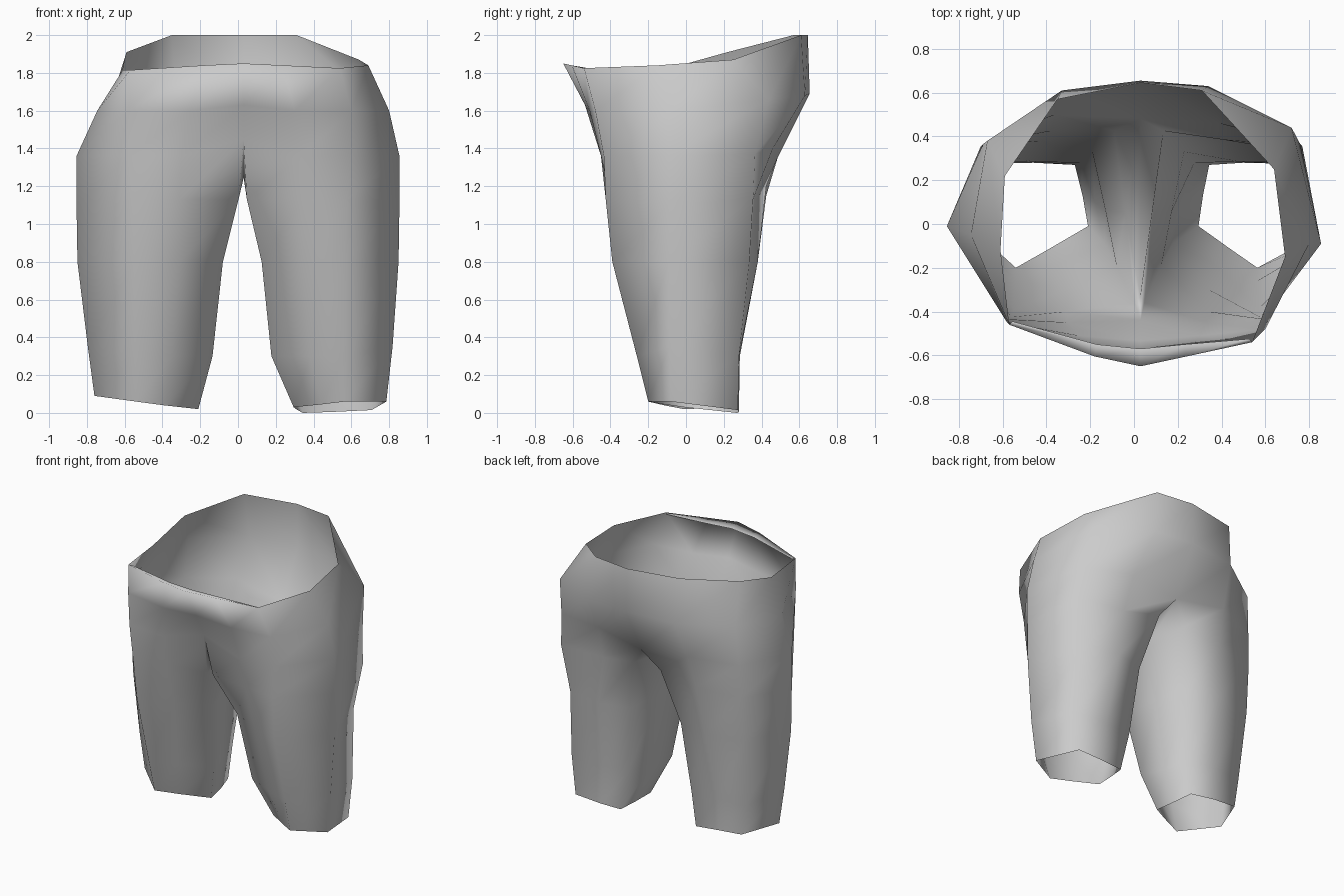
import bpy

cube = bpy.data.objects.get("Cube")
if cube:
    bpy.data.objects.remove(cube, do_unlink=True)

MID = 0.03  # x of the centre seam

# Right half of each trunk ring: centre front, round the hip, centre back
fold = [(MID, -.57, 1.83), (-.17, -.55, 1.825), (-.555, -.445, 1.81)]  # turned-in front edge
waist = [(MID, -.65, 1.85), (-.18, -.605, 1.84), (-.57, -.46, 1.815), (-.61, -.12, 1.815),
         (-.59, .22, 1.91), (-.35, .57, 2.0), (MID, .645, 2.0)]
seat = [(MID, -.535, 1.63), (-.25, -.51, 1.60), (-.58, -.45, 1.60), (-.745, -.05, 1.60),
        (-.67, .38, 1.66), (-.33, .61, 1.68), (MID, .655, 1.69)]
hip = [(MID, -.44, 1.45), (-.30, -.45, 1.36), (-.58, -.435, 1.36), (-.855, -.01, 1.36),
       (-.69, .365, 1.37), (-.36, .50, 1.40), (MID, .48, 1.34)]
crotch = (MID, -.33, 1.245)

# Closed rings of the right leg, in the same order with an inner point last
groin = [(.003, -.36, 1.13), (-.31, -.40, 1.13), (-.56, -.425, 1.13), (-.855, -.01, 1.1),
         (-.70, .355, 1.13), (-.38, .425, 1.15), (-.09, .425, 1.2), (-.04, .05, 1.15)]
thigh = [(-.08, -.19, .8), (-.31, -.30, .8), (-.55, -.39, .8), (-.85, -.01, .8),
         (-.70, .335, .8), (-.42, .38, .8), (-.19, .33, .8), (-.13, .06, .8)]
calf = [(-.135, -.09, .3), (-.35, -.19, .3), (-.545, -.26, .3), (-.795, -.01, .35),
        (-.675, .28, .3), (-.46, .285, .3), (-.24, .28, .3), (-.18, .10, .27)]
hem = [(-.21, -.01, .02), (-.39, -.115, .04), (-.54, -.20, .06), (-.76, 0, .09),
       (-.645, .275, .08), (-.46, .28, .065), (-.27, .27, .04), (-.235, .13, .025)]


def mirrored(p, i):
    """Left-side point, with the slight unevenness of the garment."""
    x, y, z = p
    if x == MID:
        return p
    x = -x
    if z > 1.75:                      # waist is wider towards the back here
        x += (0, .06, -.03, .08, .05, -.04)[i]
        y += (0, 0, -.08, -.03, .03, .04)[i]
        z += (0, 0, .01, .025, -.04, 0)[i]
    elif z > 1.5:                     # fuller seat
        x += (0, .05, .02, .055, .05, .01)[i]
        y += (0, 0, -.03, -.04, .06, .02)[i]
    else:                             # leg sits further from the middle
        x += .05 * (1 - x / .85)
        if i == 3:
            y -= .08
        elif i in (4, 5) and z > 1:   # flatter under the seat
            x += .06 if i == 4 else 0
            y -= .04 if i == 5 else 0
        if z < .5 and i in (3, 4):    # straighter outer seam
            x += .02 if i == 3 else .05
        if z < .1:                    # hem dips towards the back
            x += .08 * max(0, 1 - x / .6)
            z = (.03, .045, .06, .06, .015, .005, 0, .015)[i]
    return (x, y, z)


verts, faces, index = [], [], {}


def vert(p):
    """Index of a vertex, shared where parts meet."""
    key = tuple(round(c, 4) for c in p)
    if key not in index:
        index[key] = len(verts)
        verts.append(key)
    return index[key]


def bridge(top, bottom, closed, flip):
    n = len(top)
    for i in range(n if closed else n - 1):
        j = (i + 1) % n
        f = [vert(top[i]), vert(top[j]), vert(bottom[j]), vert(bottom[i])]
        faces.append(f[::-1] if flip else f)


# Trunk half and leg for each side
for left in (False, True):
    def side(ring):
        return [mirrored(p, i) for i, p in enumerate(ring)] if left else ring
    trunk = [side(r) for r in (waist, seat, hip)]
    leg = [trunk[-1] + [crotch]] + [side(r) for r in (groin, thigh, calf, hem)]
    bridge(side(fold), trunk[0][:3], False, left)
    for a, b in zip(trunk, trunk[1:]):
        bridge(a, b, False, left)
    for a, b in zip(leg, leg[1:]):
        bridge(a, b, True, left)

mesh = bpy.data.meshes.new("trousers")
mesh.from_pydata(verts, [], faces)
mesh.update()
for poly in mesh.polygons:
    poly.use_smooth = True

# Plain grey cloth
cloth = bpy.data.materials.new("grey cloth")
cloth.use_nodes = True
grey = (.6, .6, .6, 1)
cloth.diffuse_color = grey
cloth.node_tree.nodes["Principled BSDF"].inputs["Base Color"].default_value = grey
mesh.materials.append(cloth)

trousers = bpy.data.objects.new("trousers", mesh)
bpy.context.collection.objects.link(trousers)
